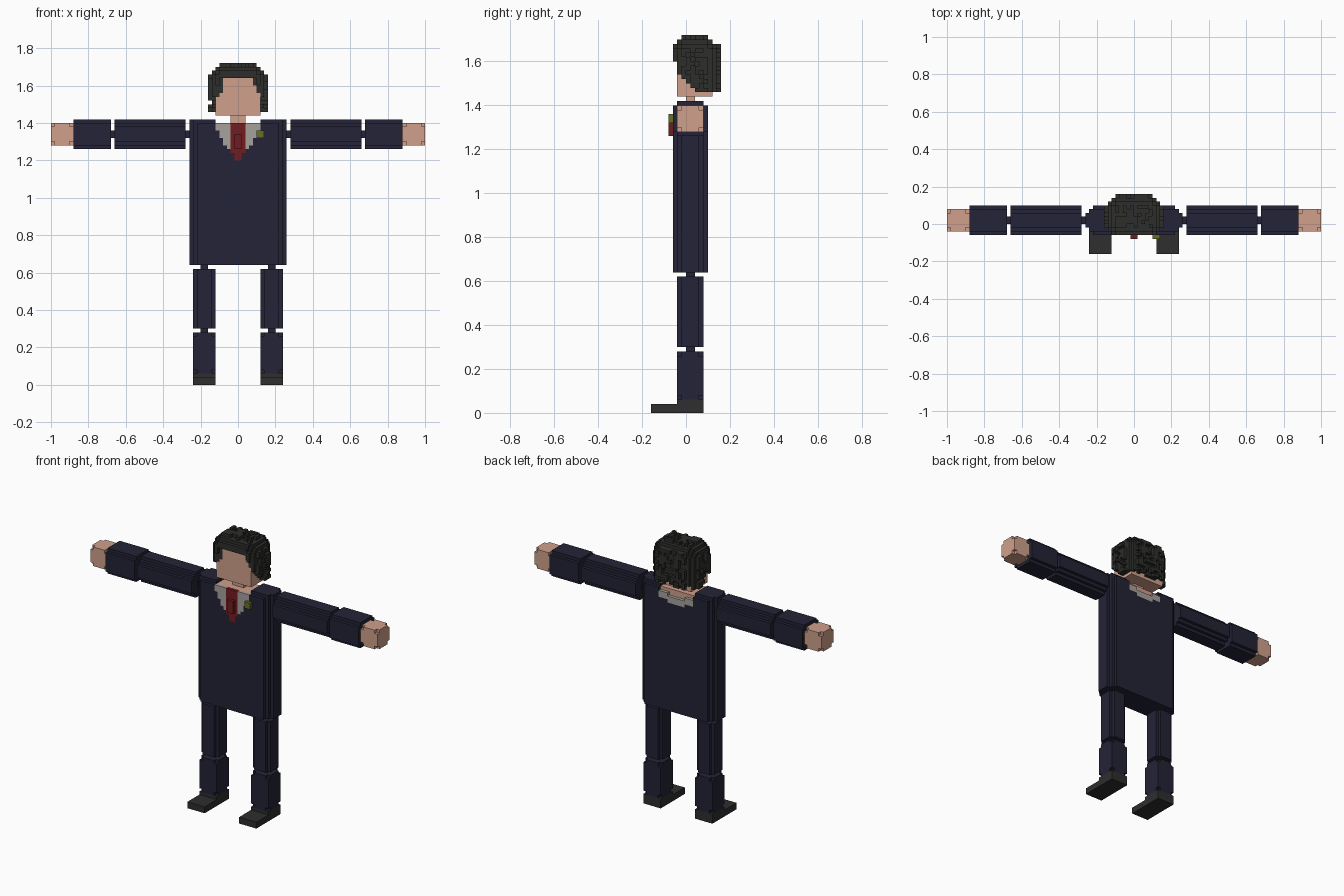
import bpy, bmesh, random
from mathutils import Vector

if "Cube" in bpy.data.objects:
    bpy.data.objects.remove(bpy.data.objects["Cube"])

U = 0.02  # cell size; every part sits on this grid
random.seed(4)


def material(name, rgb):
    lin = [((c / 255 + 0.055) / 1.055) ** 2.4 for c in rgb]
    m = bpy.data.materials.new(name)
    m.diffuse_color = (*lin, 1)
    m.use_nodes = True
    m.node_tree.nodes["Principled BSDF"].inputs["Base Color"].default_value = m.diffuse_color
    return m


MATS = [material(n, c) for n, c in (
    ("navy cloth", (35, 35, 55)), ("skin", (208, 160, 140)),
    ("dark hair", (45, 45, 43)), ("shoe black", (47, 46, 46)),
    ("tie red", (116, 28, 31)), ("shirt grey", (166, 161, 156)),
    ("flower green", (104, 112, 32)))]
NAVY, SKIN, HAIR, SHOE, RED, GREY, GREEN = range(7)
DIRS = [Vector(d) for d in ((1, 0, 0), (-1, 0, 0), (0, 1, 0),
                            (0, -1, 0), (0, 0, 1), (0, 0, -1))]


def blocks(name, lo, hi, rule, side=1):
    """Build the outer skin of all cells for which rule gives a material."""
    cells = {}
    for x in range(lo[0], hi[0]):
        for y in range(lo[1], hi[1]):
            for z in range(lo[2], hi[2]):
                m = rule(x, y, z)
                if m is not None:
                    cells[(x if side > 0 else -x - 1, y, z)] = m
    bm = bmesh.new()
    for c, m in cells.items():
        mid = Vector(c) + Vector((.5, .5, .5))
        for d in DIRS:
            if tuple(int(v) for v in Vector(c) + d) in cells:
                continue
            a = Vector((d.z, d.x, d.y)) / 2
            b = d.cross(a)
            f = bm.faces.new([bm.verts.new((mid + d / 2 + p) * U)
                              for p in (a + b, b - a, -a - b, a - b)])
            f.material_index = m
    bmesh.ops.remove_doubles(bm, verts=bm.verts, dist=U * .1)
    bmesh.ops.recalc_face_normals(bm, faces=bm.faces)
    bmesh.ops.dissolve_limit(bm, angle_limit=.02, verts=bm.verts,
                             edges=bm.edges, delimit={'MATERIAL', 'NORMAL'})
    me = bpy.data.meshes.new(name)
    for m in MATS:
        me.materials.append(m)
    bm.to_mesh(me)
    bm.free()
    bpy.context.collection.objects.link(bpy.data.objects.new(name, me))


def bar(name, lo, hi, mat, axis=2, cut=0, side=1, ends=False):
    """Box with stepped long edges along axis, or only its corners nicked."""
    def rule(*p):
        d = [min(p[i] - lo[i], hi[i] - 1 - p[i]) for i in range(3)]
        if ends:
            return None if sum(d) == 0 else mat
        return mat if sum(d) - d[axis] >= cut else None
    blocks(name, lo, hi, rule, side)


# Jacket with shirt, tie and open neckline
def torso(x, y, z):
    ax = x if x >= 0 else -x - 1
    dx, dy = 12 - ax, min(y + 3, 4 - y)
    if dx + dy < 2 or (z == 70 and dy < 1):
        return None
    if ax < 6 and z >= 70:
        return None
    if y == -3:
        if ax < 2 and z >= 62 or ax < 1 and z >= 60:
            return RED
        if ax < (1 if z < 62 else 2 if z < 63 else 3 if z < 64 else
                 4 if z < 66 else 5 if z < 68 else 6) and z >= 61:
            return GREY
    elif ax < 6 and z >= 66:
        if y == 4:
            rim = 67 + ax // 3
            return None if z > rim else GREY if z >= rim - 1 else NAVY
        return SKIN
    return NAVY


blocks("jacket", (-13, -3, 32), (13, 5, 71), torso)
bar("tie_front", (-1, -4, 63), (1, -3, 67), RED)
bar("lapel_flower", (5, -4, 66), (7, -3, 68), GREEN)

# Arms and legs, mirrored
for s, n in ((1, "left"), (-1, "right")):
    bar(n + "_shoulder_joint", (13, 0, 66), (14, 2, 68), NAVY, side=s)
    bar(n + "_upper_arm", (14, -3, 63), (33, 5, 71), NAVY, 0, 2, s)
    bar(n + "_elbow_joint", (33, 0, 66), (34, 2, 68), NAVY, side=s)
    bar(n + "_forearm", (34, -3, 63), (44, 5, 71), NAVY, 0, 1, s)
    bar(n + "_hand", (44, -2, 64), (50, 4, 70), SKIN, side=s, ends=True)
    bar(n + "_hip_joint", (8, 0, 31), (10, 2, 32), NAVY, side=s)
    bar(n + "_thigh", (6, -2, 15), (12, 4, 31), NAVY, 2, 1, s)
    bar(n + "_knee_joint", (8, 0, 14), (10, 2, 15), NAVY, side=s)
    bar(n + "_shin", (6, -2, 3), (12, 4, 14), NAVY, side=s, ends=True)
    blocks(n + "_shoe", (6, -8, 0), (12, 4, 3),
           lambda x, y, z: SHOE if z < 2 or y >= -2 else None, s)

bar("neck", (-2, 0, 70), (2, 2, 72), SKIN)


# Head with ragged hair around the face opening
def head(x, y, z):
    ax = x if x >= 0 else -x - 1
    if ax < 6 and -2 <= y < 6 and z < 83:
        if y < 0 and z >= 76:
            left = 6 if z < 77 else 5 if z < 78 else 4
            right = 6 if z < 78 else 5 if z < 80 else 4
            if z >= 82 or ax >= (left if x < 0 else right):
                return HAIR
        return SKIN
    if z < 73 or y < -2 and (z < 80 or ax < 5 and z < 82):
        return None
    if y < 6 and y < max(-2, 75 - z) and z < 77:
        return None
    # rounded crown and back corners
    width = 8 if z < 83 else 7 if z < 84 else 6 if z < 85 else 5
    width -= max(0, y - 4) + (2 if y < -2 else 1 if y < -1 else 0)
    if ax >= max(width, 4):
        return None
    if z >= 84 and not -2 <= y < 6 or z >= 85 and not -1 <= y < 5:
        return None
    if ax == 7 or y == 7 or z == 85 or (y == 6 and z == 73):
        return HAIR if random.random() < .6 else None
    return HAIR


blocks("head_and_hair", (-8, -3, 72), (8, 8, 86), head)
